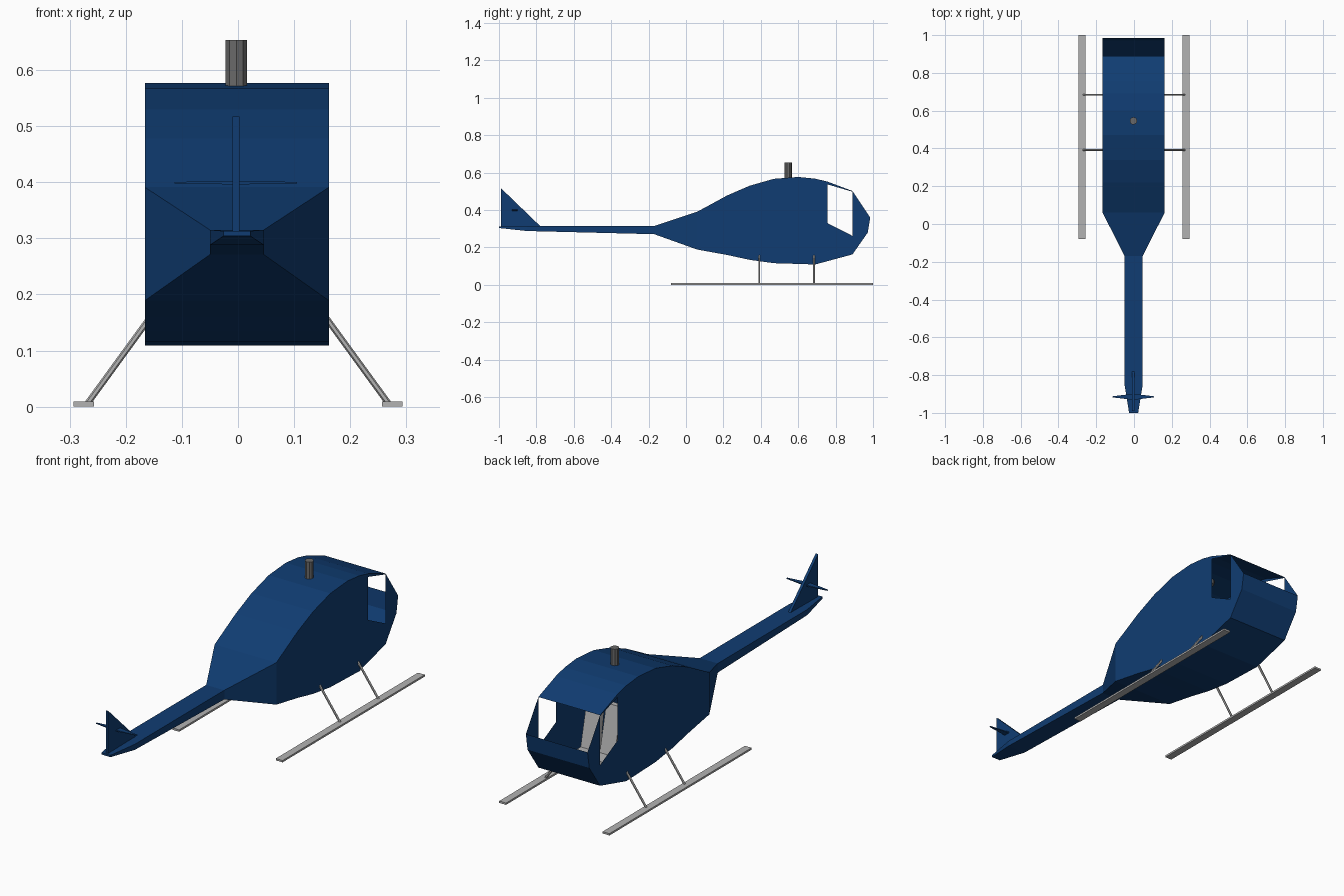
import bpy, bmesh, math
from mathutils import Vector

if "Cube" in bpy.data.objects:
    bpy.data.objects.remove(bpy.data.objects["Cube"])


def material(name, rgb):
    m = bpy.data.materials.new(name)
    m.diffuse_color = (*rgb, 1)
    m.use_nodes = True
    m.node_tree.nodes["Principled BSDF"].inputs["Base Color"].default_value = m.diffuse_color
    return m


BLUE = material("navy blue", (0.005, 0.046, 0.17))
LIGHT = material("light grey", (0.45, 0.45, 0.45))
DARK = material("dark grey", (0.14, 0.14, 0.14))
CX = -0.002  # body centre line


def make(name, bm, mat):
    bmesh.ops.remove_doubles(bm, verts=bm.verts, dist=1e-5)
    bmesh.ops.recalc_face_normals(bm, faces=bm.faces)
    me = bpy.data.meshes.new(name)
    bm.to_mesh(me)
    bm.free()
    me.materials.append(mat)
    ob = bpy.data.objects.new(name, me)
    bpy.context.collection.objects.link(ob)
    return ob


def face(bm, pts):
    return bm.faces.new([bm.verts.new(p) for p in pts])


def prism(name, outline, x0, x1, mat):
    """Solid from a (y, z) outline between two x positions."""
    bm = bmesh.new()
    f = face(bm, [(x0, y, z) for y, z in outline])
    r = bmesh.ops.extrude_face_region(bm, geom=[f])
    vs = [v for v in r["geom"] if isinstance(v, bmesh.types.BMVert)]
    bmesh.ops.translate(bm, verts=vs, vec=(x1 - x0, 0, 0))
    return make(name, bm, mat)


def rect(y0, y1, z0, z1):
    return [(y0, z0), (y1, z0), (y1, z1), (y0, z1)]


# Fuselage and tail boom shell: stations of y, bottom z, top z, half width
stations = [
    (-1.00, 0.304, 0.313, 0.024), (-0.85, 0.288, 0.315, 0.048),
    (-0.17, 0.271, 0.315, 0.048), (0.06, 0.189, 0.391, 0.164),
    (0.22, 0.160, 0.478, 0.164), (0.34, 0.134, 0.530, 0.164),
    (0.47, 0.116, 0.567, 0.164), (0.60, 0.112, 0.577, 0.164),
    (0.69, 0.109, 0.568, 0.164), (0.757, 0.127, 0.552, 0.164),
    (0.89, 0.163, 0.502, 0.164)]
bm = bmesh.new()
for i, (a, b) in enumerate(zip(stations, stations[1:])):
    (ya, ba, ta, wa), (yb, bb, tb, wb) = a, b
    for za, zb in ((ta, tb), (ba, bb)):
        face(bm, [(CX - wa, ya, za), (CX + wa, ya, za),
                  (CX + wb, yb, zb), (CX - wb, yb, zb)])
    # the last bay carries the door window opening
    last = i == len(stations) - 2
    spans = ([(ba, 0.33, bb, 0.262), (0.537, ta, 0.498, tb)] if last
             else [(ba, ta, bb, tb)])
    for s in (-1, 1):
        for lo_a, hi_a, lo_b, hi_b in spans:
            face(bm, [(CX + s * wa, ya, lo_a), (CX + s * wb, yb, lo_b),
                      (CX + s * wb, yb, hi_b), (CX + s * wa, ya, hi_a)])
# Nose: side cheeks and lower front, windscreen left open
nose = [(0.89, 0.163), (0.972, 0.28), (0.985, 0.36), (0.89, 0.502)]
for s in (-1, 1):
    face(bm, [(CX + s * 0.164, y, z) for y, z in nose])
for (ya, za), (yb, zb) in zip(nose[:2], nose[1:3]):
    face(bm, [(CX - 0.164, ya, za), (CX + 0.164, ya, za),
              (CX + 0.164, yb, zb), (CX - 0.164, yb, zb)])
# Tail end cap
y, b, t, w = stations[0]
face(bm, [(CX - w, y, b), (CX + w, y, b), (CX + w, y, t), (CX - w, y, t)])
make("fuselage", bm, BLUE)

# Tail fin
prism("tail_fin", [(-0.99, 0.31), (-0.775, 0.31), (-0.98, 0.508), (-0.99, 0.517)],
      -0.010, 0.003, BLUE)

# Horizontal stabiliser, tapering to both tips
bm = bmesh.new()
sections = [(-0.113, 0.003, 0.0015), (-0.004, 0.016, 0.003), (0.105, 0.003, 0.0015)]
rings = [[(x, -0.915 + sy * hy, 0.399 + sz * hz)
          for sy, sz in ((-1, -1), (1, -1), (1, 1), (-1, 1))]
         for x, hy, hz in sections]
for r0, r1 in zip(rings, rings[1:]):
    for k in range(4):
        n = (k + 1) % 4
        face(bm, [r0[k], r0[n], r1[n], r1[k]])
face(bm, rings[0])
face(bm, rings[-1])
make("stabiliser", bm, BLUE)

# Rotor mast
bm = bmesh.new()
bmesh.ops.create_cone(bm, cap_ends=True, segments=10, radius1=0.02, radius2=0.02, depth=0.10)
bmesh.ops.translate(bm, verts=bm.verts, vec=(-0.003, 0.546, 0.603))
make("rotor_mast", bm, DARK)

for s, side in ((-1, "left"), (1, "right")):
    # Skids and their struts
    prism(side + "_skid", rect(-0.08, 1.0, 0, 0.009), s * 0.257, s * 0.293, LIGHT)
    for y, tag in ((0.392, "rear"), (0.684, "front")):
        bm = bmesh.new()
        a, b = Vector((s * 0.158, y, 0.157)), Vector((s * 0.268, y, 0.006))
        bmesh.ops.create_cone(bm, cap_ends=True, segments=6, radius1=0.0055,
                              radius2=0.0055, depth=(b - a).length)
        bmesh.ops.rotate(bm, verts=bm.verts, matrix=(b - a).to_track_quat("Z", "Y").to_matrix())
        bmesh.ops.translate(bm, verts=bm.verts, vec=(a + b) / 2)
        make(f"{side}_{tag}_strut", bm, LIGHT)
    # Cabin seats with reclined backs
    x0, x1 = CX + s * 0.012, CX + s * 0.09
    prism(side + "_seat", [(0.64, 0.15), (0.75, 0.16), (0.75, 0.20), (0.675, 0.20),
                           (0.625, 0.42), (0.60, 0.42)], x0, x1, LIGHT)
